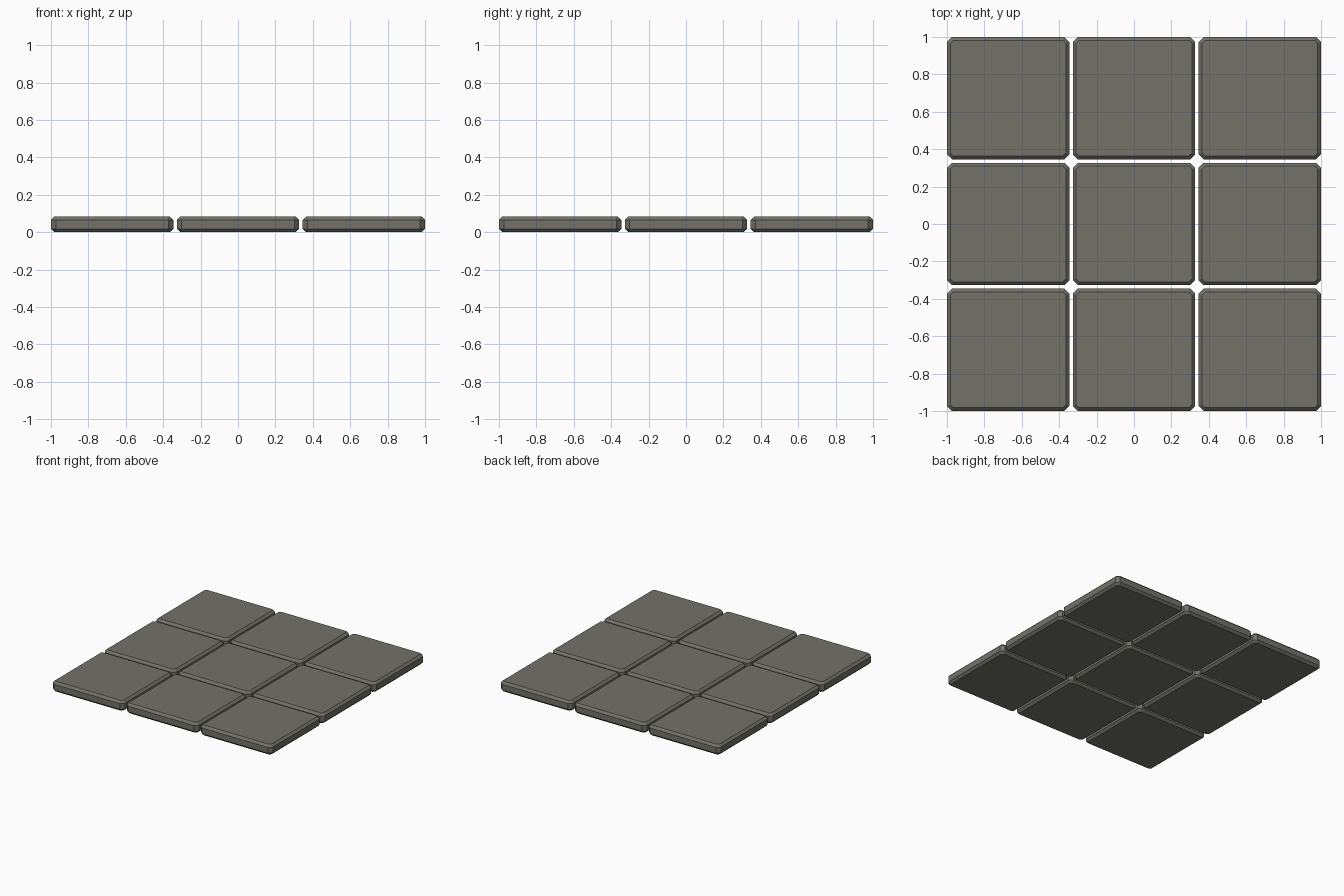
import bpy, bmesh

if "Cube" in bpy.data.objects:
    bpy.data.objects.remove(bpy.data.objects["Cube"])

SIZE, PITCH, HEIGHT = 0.654, 0.673, 0.084
CORNER, CHAMFER = 0.026, 0.018

stone = bpy.data.materials.new("grey stone")
stone.diffuse_color = (0.17, 0.167, 0.138, 1)
stone.use_nodes = True
stone.node_tree.nodes["Principled BSDF"].inputs["Base Color"].default_value = stone.diffuse_color


def outline(half, cut):
    """Square with cut corners, counter-clockwise."""
    pts = []
    a, b = half, half - cut
    for _ in range(4):
        pts += [(a, -b), (a, b)]
        pts = [(-y, x) for x, y in pts]
    return pts[::1]


def ring_points(half, cut):
    a, b = half, half - cut
    return [(a, -b), (a, b), (b, a), (-b, a), (-a, b), (-a, -b), (-b, -a), (b, -a)]


# one slab: stacked octagonal rings, chamfered top and bottom
mesh = bpy.data.meshes.new("floor_tile")
bm = bmesh.new()
inner = (SIZE / 2 - CHAMFER, CORNER - CHAMFER * 0.586)
outer = (SIZE / 2, CORNER)
levels = [(0, inner), (CHAMFER, outer), (HEIGHT - CHAMFER, outer), (HEIGHT, inner)]
rings = [[bm.verts.new((x, y, z)) for x, y in ring_points(*shape)] for z, shape in levels]
for low, high in zip(rings, rings[1:]):
    for i in range(8):
        j = (i + 1) % 8
        bm.faces.new((low[i], low[j], high[j], high[i]))
bm.faces.new(rings[0][::-1])
bm.faces.new(rings[-1])
bm.to_mesh(mesh)
bm.free()
mesh.materials.append(stone)

# three by three grid of slabs
for row in range(3):
    for col in range(3):
        tile = bpy.data.objects.new(f"floor_tile_{row + 1}_{col + 1}", mesh)
        tile.location = ((col - 1) * PITCH, (row - 1) * PITCH, 0)
        bpy.context.collection.objects.link(tile)
